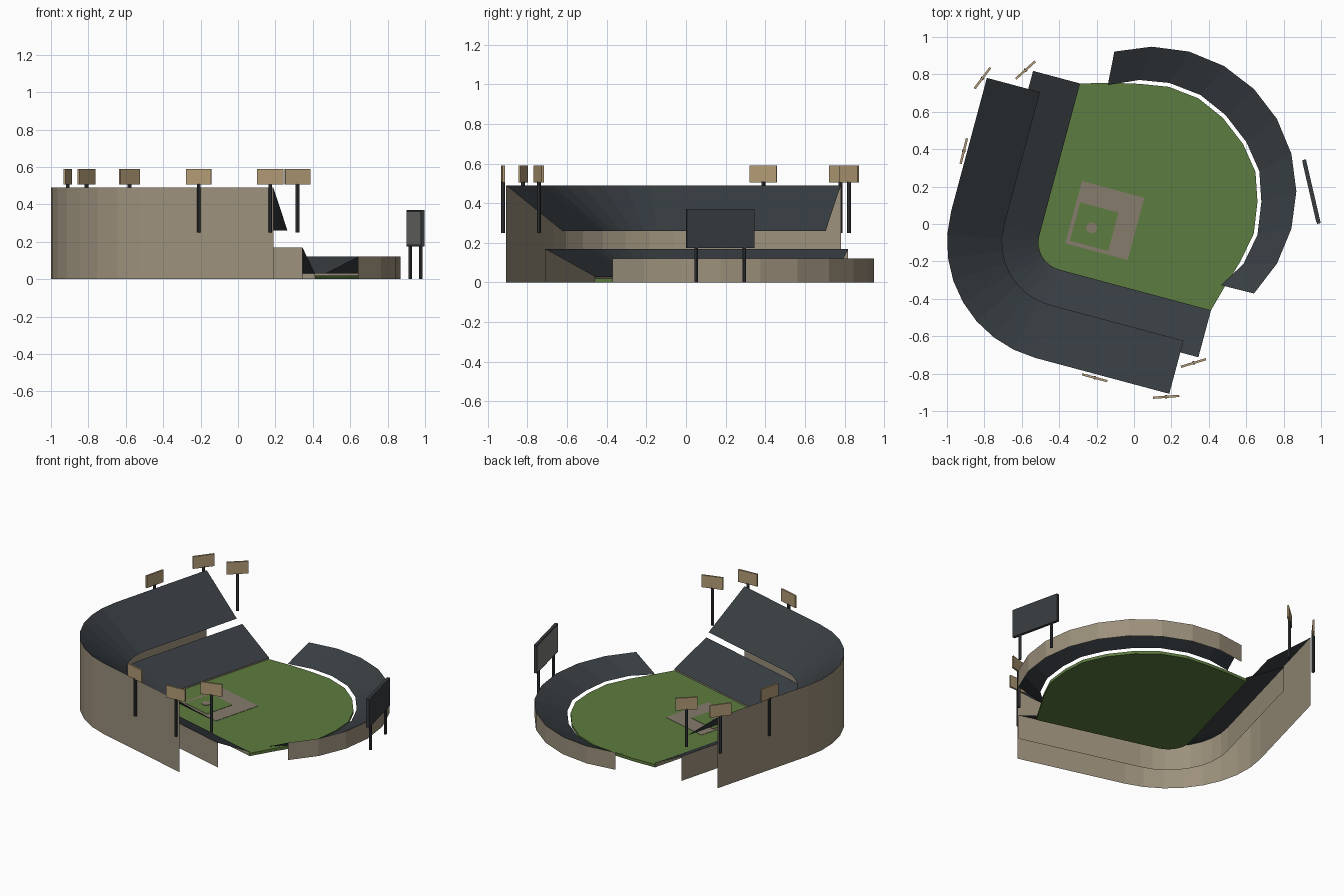
import bpy, bmesh
from math import sin, cos, pi, radians, atan2, hypot
from mathutils import Matrix, Vector

if "Cube" in bpy.data.objects:
    bpy.data.objects.remove(bpy.data.objects["Cube"])

TILT = radians(-15)          # whole ballpark is turned relative to the axes
U0, V0, R = -0.473, -0.339, 0.15   # foul-side walls and corner radius, local frame


def material(name, rgb):
    m = bpy.data.materials.new(name)
    m.diffuse_color = (*rgb, 1)
    m.use_nodes = True
    m.node_tree.nodes["Principled BSDF"].inputs["Base Color"].default_value = m.diffuse_color
    return m


SEAT = material("seating", (0.04, 0.048, 0.055))
WALL = material("concrete", (0.33, 0.28, 0.2))
GRASS = material("grass", (0.11, 0.2, 0.05))
DIRT = material("dirt", (0.24, 0.2, 0.15))
METAL = material("metal", (0.04, 0.045, 0.05))
LAMP = material("lamp_panel", (0.45, 0.33, 0.18))
SCREEN = material("screen", (0.2, 0.2, 0.19))


def finish(name, bm, mat):
    me = bpy.data.meshes.new(name)
    bm.to_mesh(me)
    bm.free()
    ob = bpy.data.objects.new(name, me)
    me.materials.append(mat)
    bpy.context.collection.objects.link(ob)
    return ob


def world(u, v):
    return (u * cos(TILT) - v * sin(TILT), u * sin(TILT) + v * cos(TILT))


def strip(name, a, za, b, zb, mat):
    """Sheet between two paths at two heights."""
    bm = bmesh.new()
    va = [bm.verts.new((x, y, za)) for x, y in a]
    vb = [bm.verts.new((x, y, zb)) for x, y in b]
    for i in range(len(a) - 1):
        bm.faces.new((va[i], vb[i], vb[i + 1], va[i + 1]))
    finish(name, bm, mat)


def slab(name, pts, z0, z1, mat):
    """Closed outline extruded upward."""
    bm = bmesh.new()
    f = bm.faces.new([bm.verts.new((x, y, z0)) for x, y in pts])
    top = bmesh.ops.extrude_face_region(bm, geom=[f])["geom"]
    bmesh.ops.translate(bm, vec=(0, 0, z1 - z0),
                        verts=[g for g in top if isinstance(g, bmesh.types.BMVert)])
    bmesh.ops.recalc_face_normals(bm, faces=bm.faces)
    finish(name, bm, mat)


def box(name, loc, size, angle, mat):
    bm = bmesh.new()
    bmesh.ops.create_cube(bm, size=1, matrix=Matrix.Translation(loc)
                          @ Matrix.Rotation(angle, 4, 'Z')
                          @ Matrix.Diagonal((*size, 1)))
    finish(name, bm, mat)


def pole(name, x, y, z0, z1, r, mat):
    bm = bmesh.new()
    bmesh.ops.create_cone(bm, cap_ends=True, segments=8, radius1=r, radius2=r,
                          depth=z1 - z0,
                          matrix=Matrix.Translation((x, y, (z0 + z1) / 2)))
    finish(name, bm, mat)


def foul_path(off, reach):
    """L-shaped path with a rounded corner, pushed outward by off."""
    pts = [(U0 - off, V0 + reach)]
    for i in range(9):
        a = pi + i * pi / 16
        pts.append((U0 + R + (R + off) * cos(a), V0 + R + (R + off) * sin(a)))
    pts.append((U0 + reach, V0 - off))
    return [world(*p) for p in pts]


# Home-side stands: lower and upper decks with their walls
edge = foul_path(0, 0.99)
low_back = foul_path(0.26, 0.99)
up_front, up_back = foul_path(0.195, 0.89), foul_path(0.489, 0.89)
strip("lower_deck", edge, 0.03, low_back, 0.17, SEAT)
strip("lower_back_wall", low_back, 0.17, low_back, 0, WALL)
strip("field_side_wall", edge, 0, edge, 0.03, WALL)
strip("upper_deck", up_front, 0.26, up_back, 0.49, SEAT)
strip("upper_back_wall", up_back, 0.49, up_back, 0, WALL)

# Outfield stand: round back, slightly flattened front
inner = [(0.465, -0.327), (0.585, -0.214), (0.66, -0.059), (0.681, 0.118),
         (0.67, 0.283), (0.601, 0.438), (0.489, 0.583), (0.355, 0.69),
         (0.19, 0.754), (0.029, 0.77), (-0.14, 0.743)]
outer = [(0.095 + 0.773 * cos(radians(-45 + 15 * i)),
          0.175 + 0.773 * sin(radians(-45 + 15 * i))) for i in range(11)]
strip("outfield_deck", inner, 0.03, outer, 0.12, SEAT)
strip("outfield_back_wall", outer, 0.12, outer, 0, WALL)

# Playing field, leaving a narrow gap in front of the outfield stand
rim = [(0.485, -0.335)]
for x, y in inner[1:-1]:
    d = hypot(x - 0.095, y - 0.175)
    k = (d - 0.021) / d
    rim.append((0.095 + (x - 0.095) * k, 0.175 + (y - 0.175) * k))
rim.append((-0.12, 0.755))
slab("field", edge + rim, 0, 0.02, GRASS)


def square(u, v, s):
    return [world(u, v), world(u + s, v), world(u + s, v + s), world(u, v + s)]


# Infield dirt, inner grass and mound
slab("infield_dirt", square(-0.328, -0.195, 0.345), 0.018, 0.022, DIRT)
slab("infield_grass", square(-0.308, -0.175, 0.212), 0.02, 0.024, GRASS)
mx, my = world(-0.214, -0.079)
pole("mound", mx, my, 0.02, 0.027, 0.03, DIRT)

# Floodlights: x, y, panel angle
lights = [(-0.81, 0.78, 53), (-0.58, 0.823, 42), (-0.91, 0.39, 76),
          (-0.21, -0.822, -15), (0.318, -0.743, 17), (0.172, -0.924, 4)]
for i, (x, y, a) in enumerate(lights, 1):
    pole(f"light_pole_{i}", x, y, 0.25, 0.51, 0.01, METAL)
    box(f"light_panel_{i}", (x, y, 0.547), (0.14, 0.012, 0.084), radians(a), LAMP)

# Scoreboard with screen facing the field, on two posts
ang = radians(103)
d = Vector((cos(ang), sin(ang), 0))
n = Vector((-sin(ang), cos(ang), 0))
c = Vector((0.949, 0.173, 0.272))
box("scoreboard", c, (0.35, 0.02, 0.195), ang, METAL)
box("scoreboard_screen", c + n * 0.0105, (0.335, 0.003, 0.18), ang, SCREEN)
for i, s in enumerate((-1, 1), 1):
    p = c + d * 0.124 * s
    pole(f"scoreboard_post_{i}", p.x, p.y, 0, 0.19, 0.009, METAL)
